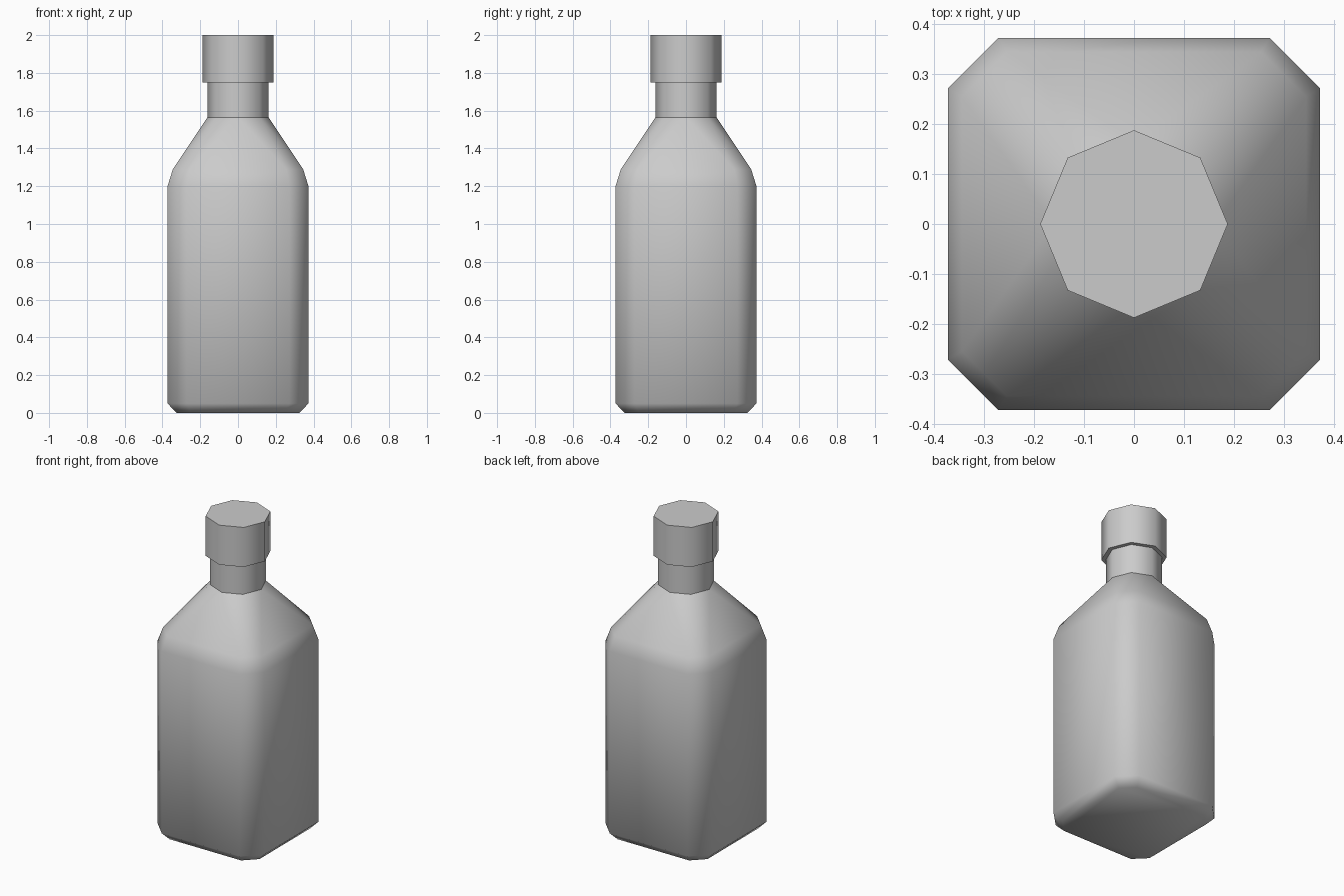
import bpy
import bmesh
from math import cos, sin, pi, radians

cube = bpy.data.objects.get("Cube")
if cube:
    bpy.data.objects.remove(cube, do_unlink=True)

grey = bpy.data.materials.new("plain grey")
grey.use_nodes = True
colour = (0.6, 0.6, 0.6, 1)
grey.diffuse_color = colour
grey.node_tree.nodes["Principled BSDF"].inputs["Base Color"].default_value = colour

NECK_RADIUS = 0.162


def chamfered_square(half, corner):
    """Eight points counter-clockwise, starting just below the +x axis."""
    pts = []
    a, b = half, corner
    for _ in range(4):
        pts += [(a[0], a[1])] if isinstance(a, tuple) else []
    quarter = [(half, -corner), (half, corner)]
    for _ in range(4):
        pts += quarter
        quarter = [(-y, x) for x, y in quarter]
    return pts


def octagon(radius):
    return [(radius * cos(i * pi / 4), radius * sin(i * pi / 4)) for i in range(8)]


def add_ring(bm, points, z):
    return [bm.verts.new((x, y, z)) for x, y in points]


def bridge(bm, low, high):
    for i in range(8):
        j = (i + 1) % 8
        bm.faces.new((low[i], low[j], high[j], high[i]))


def finish(bm, name, angle=None):
    bmesh.ops.recalc_face_normals(bm, faces=bm.faces[:])
    mesh = bpy.data.meshes.new(name)
    bm.to_mesh(mesh)
    bm.free()
    mesh.materials.append(grey)
    obj = bpy.data.objects.new(name, mesh)
    bpy.context.collection.objects.link(obj)
    bpy.ops.object.select_all(action="DESELECT")
    obj.select_set(True)
    bpy.context.view_layer.objects.active = obj
    if angle:
        bpy.ops.object.shade_smooth_by_angle(angle=radians(angle))
    else:
        bpy.ops.object.shade_smooth()
    return obj


# Body: chamfered square sections, then a shoulder closing to the round neck
bm = bmesh.new()
sections = [(0, 0.325, 0.25), (0.05, 0.373, 0.272), (1.2, 0.373, 0.272), (1.29, 0.345, 0.255)]
rings = [add_ring(bm, chamfered_square(h, c), z) for z, h, c in sections]
for low, high in zip(rings, rings[1:]):
    bridge(bm, low, high)
bm.faces.new(rings[0])
top = add_ring(bm, octagon(NECK_RADIUS), 1.565)
shoulder = rings[-1]
for i in range(8):
    j = (i + 1) % 8
    bm.faces.new((shoulder[i], shoulder[j], top[i]))
    bm.faces.new((shoulder[j], top[j], top[i]))
finish(bm, "bottle_body")


# Neck and cap: eight-sided cylinders
def cylinder(name, radius, bottom, height):
    bm = bmesh.new()
    low = add_ring(bm, octagon(radius), bottom)
    high = add_ring(bm, octagon(radius), height)
    bridge(bm, low, high)
    bm.faces.new(low)
    bm.faces.new(high)
    finish(bm, name, 60)


cylinder("bottle_neck", NECK_RADIUS, 1.565, 1.755)
cylinder("bottle_cap", 0.188, 1.75, 2.0)
